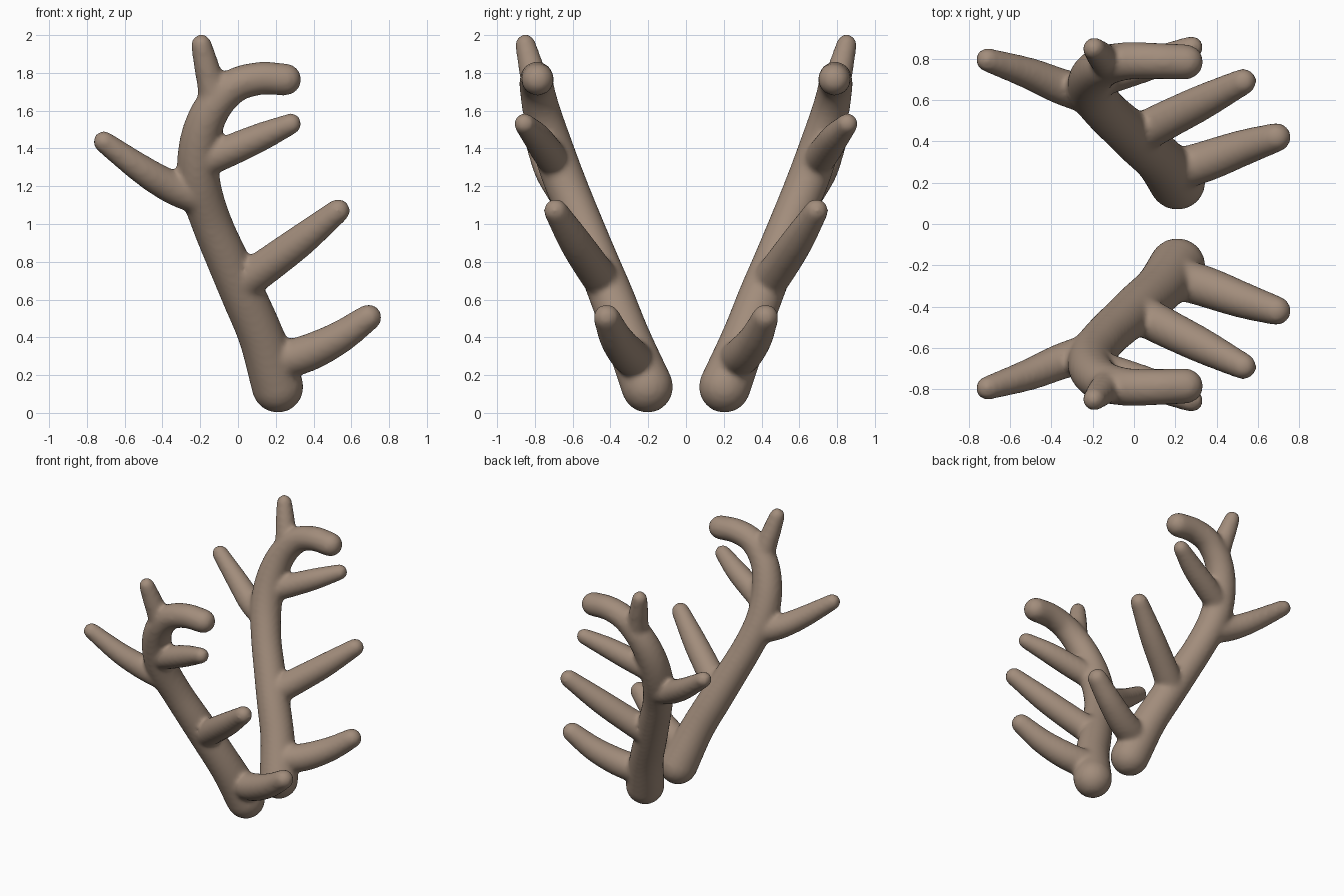
import bpy, bmesh, math
from mathutils import Vector

cube = bpy.data.objects.get("Cube")
if cube:
    bpy.data.objects.remove(cube)

SIDES = 20
STEPS = 6

# Each branch: points along its middle as (x, y, z, radius)
BRANCHES = {
    "beam": [(.21, .205, .138, .138), (.125, .31, .40, .122), (.03, .395, .62, .118),
             (-.06, .475, .82, .112), (-.145, .555, 1.02, .108), (-.205, .64, 1.22, .112),
             (-.205, .71, 1.42, .108), (-.145, .765, 1.60, .1), (-.03, .79, 1.725, .092),
             (.11, .79, 1.77, .088), (.25, .785, 1.765, .086)],
    "brow_tine": [(.17, .25, .27, .1), (.35, .305, .31, .1), (.53, .37, .395, .088),
                  (.69, .42, .505, .071)],
    "second_tine": [(0, .42, .67, .1), (.14, .495, .77, .095), (.33, .59, .91, .086),
                    (.53, .69, 1.07, .064)],
    "third_tine": [(-.2, .69, 1.32, .085), (-.04, .74, 1.39, .084), (.12, .79, 1.46, .076),
                   (.28, .855, 1.53, .057)],
    "rear_tine": [(-.2, .62, 1.14, .095), (-.35, .665, 1.195, .088), (-.51, .73, 1.29, .077),
                  (-.71, .795, 1.435, .058)],
    "crown_tine": [(-.12, .775, 1.64, .085), (-.145, .80, 1.75, .074), (-.17, .825, 1.85, .066),
                   (-.194, .85, 1.95, .055)],
}


def smooth_path(points):
    """Catmull-Rom curve through the points, radius included."""
    p = [Vector(q) for q in points]
    p = [2 * p[0] - p[1]] + p + [2 * p[-1] - p[-2]]
    path = []
    for a, b, c, d in zip(p, p[1:], p[2:], p[3:]):
        for i in range(STEPS):
            t = i / STEPS
            path.append(.5 * (2 * b + (c - a) * t + (2 * a - 5 * b + 4 * c - d) * t ** 2
                              + (3 * b - a - 3 * c + d) * t ** 3))
    return path + [p[-2]]


def add_branch(bm, points):
    """Tapered tube with round ends."""
    path = smooth_path(points)
    centres = [q.to_3d() for q in path]
    radii = [q.w for q in path]
    last = len(path) - 1
    tangents = [(centres[min(i + 1, last)] - centres[max(i - 1, 0)]).normalized()
                for i in range(last + 1)]
    stations = list(zip(centres, tangents, radii))

    def cap(i, sign):
        c, t, r = stations[i]
        angles = [math.radians(a) for a in (18, 36, 54, 72, 86)]
        return [(c + sign * t * r * math.sin(a), t, r * math.cos(a)) for a in angles]

    stations = cap(0, -1)[::-1] + stations + cap(last, 1)
    rings = []
    side = tangents[0].orthogonal().normalized()
    for c, t, r in stations:
        side = (side - t * side.dot(t)).normalized()
        up = t.cross(side)
        angles = [math.tau * k / SIDES for k in range(SIDES)]
        rings.append([bm.verts.new(c + r * (side * math.cos(a) + up * math.sin(a)))
                      for a in angles])
    for lower, upper in zip(rings, rings[1:]):
        for k in range(SIDES):
            n = (k + 1) % SIDES
            bm.faces.new((lower[k], lower[n], upper[n], upper[k]))
    bm.faces.new(rings[0][::-1])
    bm.faces.new(rings[-1])


# Antler material
horn = bpy.data.materials.new("horn_brown")
horn.use_nodes = True
colour = (.36, .265, .2, 1)
horn.diffuse_color = colour
bsdf = next(n for n in horn.node_tree.nodes if n.type == "BSDF_PRINCIPLED")
bsdf.inputs["Base Color"].default_value = colour
bsdf.inputs["Roughness"].default_value = .8

# One antler, with its branches fused together
bm = bmesh.new()
for branch in BRANCHES.values():
    add_branch(bm, branch)
bmesh.ops.recalc_face_normals(bm, faces=bm.faces)
mesh = bpy.data.meshes.new("antlers")
bm.to_mesh(mesh)
bm.free()
mesh.materials.append(horn)
antlers = bpy.data.objects.new("antlers", mesh)
bpy.context.collection.objects.link(antlers)

fuse = antlers.modifiers.new("fuse", "REMESH")
fuse.mode = "VOXEL"
fuse.voxel_size = .016
fuse.use_smooth_shade = True
blend = antlers.modifiers.new("blend", "SMOOTH")
blend.factor = .5
blend.iterations = 8

# The matching antler on the other side
pair = antlers.modifiers.new("pair", "MIRROR")
pair.use_axis = (False, True, False)
pair.use_mirror_merge = False
